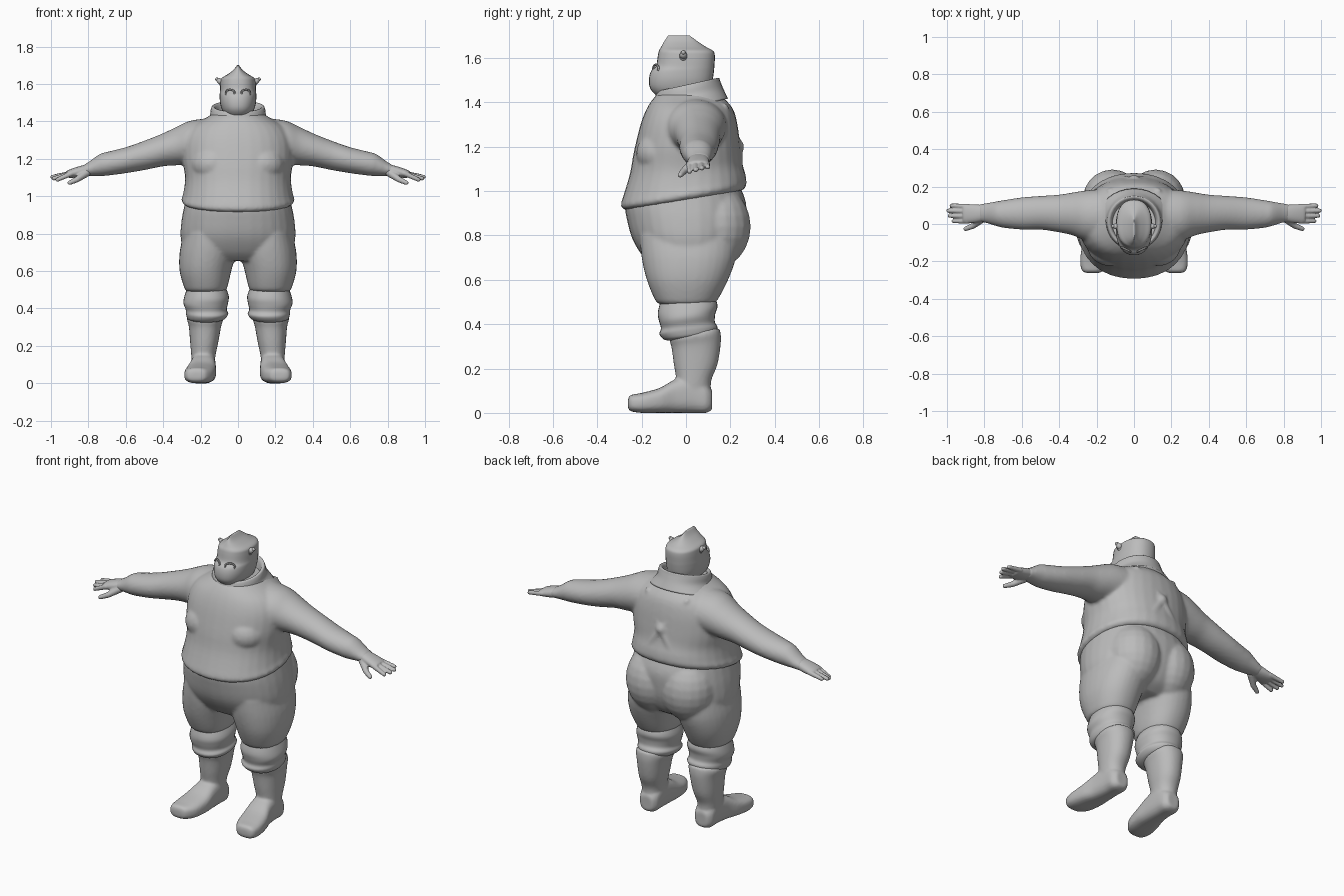
import bpy, bmesh, math
from mathutils import Vector, Matrix

grey = bpy.data.materials.new("clay_grey")
grey.diffuse_color = (0.5, 0.5, 0.5, 1)
SEG = 32


def spline(a, b, c, d, t):
    return 0.5 * (2 * b + (c - a) * t + (2 * a - 5 * b + 4 * c - d) * t * t
                  + (3 * b - a - 3 * c + d) * t ** 3)


def loft(bm, rings, axis="z", p=2.2, shear=lambda t: 0.0, steps=4):
    """Skin rounded sections (t, a0, a1, b0, b1) along an axis."""
    n, fine = len(rings), []
    for i in range(n - 1):
        q = [rings[max(0, min(n - 1, i + k))] for k in (-1, 0, 1, 2)]
        for s in range(steps):
            fine.append([spline(*v, s / steps) for v in zip(*q)])
    fine.append(rings[-1])
    loops = []
    for t, a0, a1, b0, b1 in fine:
        loop = []
        for k in range(SEG):
            w = 2 * math.pi * k / SEG
            c, s = math.cos(w), math.sin(w)
            a = (a0 + a1) / 2 + (a1 - a0) / 2 * math.copysign(abs(c) ** (2 / p), c)
            b = (b0 + b1) / 2 + (b1 - b0) / 2 * math.copysign(abs(s) ** (2 / p), s)
            co = {"z": (a, b, t + shear(t) * b), "x": (t, a, b), "y": (a, t, b)}[axis]
            loop.append(bm.verts.new(co))
        loops.append(loop)
    for l0, l1 in zip(loops, loops[1:]):
        for k in range(SEG):
            j = (k + 1) % SEG
            bm.faces.new((l0[k], l0[j], l1[j], l1[k]))
    bm.faces.new(loops[0])
    bm.faces.new(loops[-1])


def sym(rows):
    """Sections centred on x = 0: (z, half width, front, back)."""
    return [(z, -w, w, f, b) for z, w, f, b in rows]


def ball(bm, loc, size):
    m = Matrix.Translation(loc) @ Matrix.Diagonal((*size, 1))
    bmesh.ops.create_uvsphere(bm, u_segments=20, v_segments=12, radius=1, matrix=m)


def tube(bm, a, b, r0, r1):
    a, b = Vector(a), Vector(b)
    rot = (b - a).to_track_quat("Z", "Y").to_matrix().to_4x4()
    bmesh.ops.create_cone(bm, cap_ends=True, segments=14, radius1=r0, radius2=r1,
                          depth=(b - a).length, matrix=Matrix.Translation((a + b) / 2) @ rot)
    ball(bm, a, (r0,) * 3)
    ball(bm, b, (r1,) * 3)


def mirror(bm):
    g = bmesh.ops.duplicate(bm, geom=bm.verts[:] + bm.edges[:] + bm.faces[:])["geom"]
    for v in g:
        if isinstance(v, bmesh.types.BMVert):
            v.co.x = -v.co.x


def finish(name, bm, voxel=0.0, smooth=0):
    bmesh.ops.recalc_face_normals(bm, faces=bm.faces[:])
    me = bpy.data.meshes.new(name)
    bm.to_mesh(me)
    bm.free()
    me.materials.append(grey)
    for f in me.polygons:
        f.use_smooth = True
    ob = bpy.data.objects.new(name, me)
    bpy.context.collection.objects.link(ob)
    if voxel:
        r = ob.modifiers.new("fuse", "REMESH")
        r.mode, r.voxel_size, r.use_smooth_shade = "VOXEL", voxel, True
    if smooth:
        s = ob.modifiers.new("soften", "SMOOTH")
        s.factor, s.iterations = 0.5, smooth
    return ob


# Jacket: sleeves, chest and back straps mirrored, then the torso
bm = bmesh.new()
loft(bm, [(.12, -.10, .19, 1.18, 1.42), (.25, -.09, .18, 1.17, 1.405),
          (.33, -.06, .168, 1.165, 1.37), (.40, -.045, .157, 1.16, 1.337),
          (.50, -.03, .15, 1.14, 1.297), (.60, -.03, .142, 1.123, 1.262),
          (.70, -.02, .127, 1.11, 1.237), (.74, -.01, .12, 1.108, 1.225),
          (.80, .008, .11, 1.108, 1.182), (.83, .01, .107, 1.106, 1.166)], "x", 2)
ball(bm, (.13, -.115, 1.17), (.12, .11, .10))
tube(bm, (0, .24, 1.20), (.13, .175, 1.38), .016, .016)
tube(bm, (0, .24, 1.20), (.11, .243, 1.03), .016, .016)
mirror(bm)
loft(bm, sym([(.96, .285, -.272, .258), (.98, .303, -.293, .272), (1.02, .292, -.285, .27),
              (1.10, .283, -.252, .256), (1.20, .297, -.23, .245), (1.30, .29, -.205, .232),
              (1.37, .25, -.178, .212), (1.42, .17, -.145, .17), (1.45, .12, -.11, .14)]),
     shear=lambda t: .17 * max(0, min(1, (1.15 - t) / .12)))
ball(bm, (0, .24, 1.20), (.032, .022, .032))
finish("jacket", bm, .01, 4)

# Trousers: thighs and seat mirrored, then the hips
bm = bmesh.new()
loft(bm, [(.49, .075, .272, -.12, .12), (.51, .058, .287, -.14, .143),
          (.60, .036, .312, -.177, .19), (.70, .012, .312, -.20, .225),
          (.80, .02, .29, -.21, .23)])
ball(bm, (.115, .13, .84), (.16, .162, .19))
mirror(bm)
loft(bm, sym([(.655, .22, -.14, .15), (.70, .285, -.19, .215), (.78, .307, -.24, .255),
              (.87, .302, -.266, .27), (.95, .287, -.275, .27), (1.03, .27, -.24, .24)]))
finish("trousers", bm, .01, 4)

# Knee cuffs with folds
bm = bmesh.new()
loft(bm, [(.335, .09, .25, -.08, .115), (.345, .068, .27, -.102, .135),
          (.37, .052, .278, -.12, .142), (.395, .06, .28, -.113, .13),
          (.43, .053, .292, -.122, .132), (.47, .05, .285, -.127, .142),
          (.53, .075, .265, -.11, .12)], shear=lambda t: .12)
mirror(bm)
finish("knee_cuffs", bm)

# Boots: shaft and foot
bm = bmesh.new()
loft(bm, [(.05, .125, .245, -.05, .11), (.10, .123, .246, -.058, .112),
          (.15, .12, .25, -.045, .115), (.22, .105, .256, -.055, .143),
          (.30, .09, .263, -.065, .157), (.34, .078, .273, -.075, .156),
          (.36, .085, .265, -.065, .15)],
     shear=lambda t: .15 * max(0, (t - .2) / .16))
loft(bm, [(-.262, .19, .25, .025, .06), (-.25, .165, .277, .008, .08),
          (-.20, .133, .288, 0, .09), (-.12, .118, .278, 0, .112),
          (-.05, .118, .257, 0, .15), (.03, .12, .247, 0, .17),
          (.09, .125, .242, 0, .13), (.118, .145, .22, .015, .10)], "y", 2.8)
mirror(bm)
finish("boots", bm, .008, 3)

# Hands: palm, fingers, thumb
bm = bmesh.new()
loft(bm, [(.79, .018, .10, 1.115, 1.175), (.85, .006, .105, 1.102, 1.16),
          (.90, .004, .105, 1.098, 1.143), (.915, .01, .10, 1.105, 1.135)], "x")
for y, tip, z in ((.015, .965, 1.088), (.042, .985, 1.095), (.068, .993, 1.103), (.094, .975, 1.108)):
    tube(bm, (.89, y, 1.122), (tip, y * 1.05, z), .0145, .011)
tube(bm, (.81, .03, 1.125), (.86, -.01, 1.09), .022, .016)
tube(bm, (.86, -.01, 1.09), (.90, -.026, 1.072), .016, .012)
mirror(bm)
finish("hands", bm, .005, 2)

# Collar, higher at the back
bm = bmesh.new()
loft(bm, sym([(1.375, .20, -.16, .19), (1.42, .155, -.148, .17), (1.46, .146, -.138, .155),
              (1.478, .138, -.13, .148), (1.47, .122, -.115, .132), (1.42, .11, -.10, .12)]),
     shear=lambda t: .22, p=2)
finish("collar", bm)

# Head with a ridged crown
bm = bmesh.new()
loft(bm, sym([(1.39, .06, -.06, .08), (1.425, .066, -.125, .095), (1.46, .085, -.16, .11),
              (1.50, .096, -.167, .12), (1.54, .098, -.158, .126), (1.565, .096, -.135, .128),
              (1.61, .094, -.127, .13), (1.632, .088, -.122, .122), (1.65, .058, -.112, .09),
              (1.675, .025, -.098, .052), (1.702, .004, -.08, .015)]), p=2.3)
finish("head", bm)

# Ears
bm = bmesh.new()
tube(bm, (.08, -.012, 1.605), (.112, -.012, 1.625), .022, .010)
mirror(bm)
finish("ears", bm)

# Eye rims
bm = bmesh.new()
for k in range(16):
    a, b = (2 * math.pi * j / 16 for j in (k, k + 1))
    pts = [(.042 + .024 * math.cos(w), -.136 + .012 * math.cos(w), 1.552 + .018 * math.sin(w))
           for w in (a, b)]
    tube(bm, *pts, .005, .005)
mirror(bm)
finish("eye_rims", bm)
